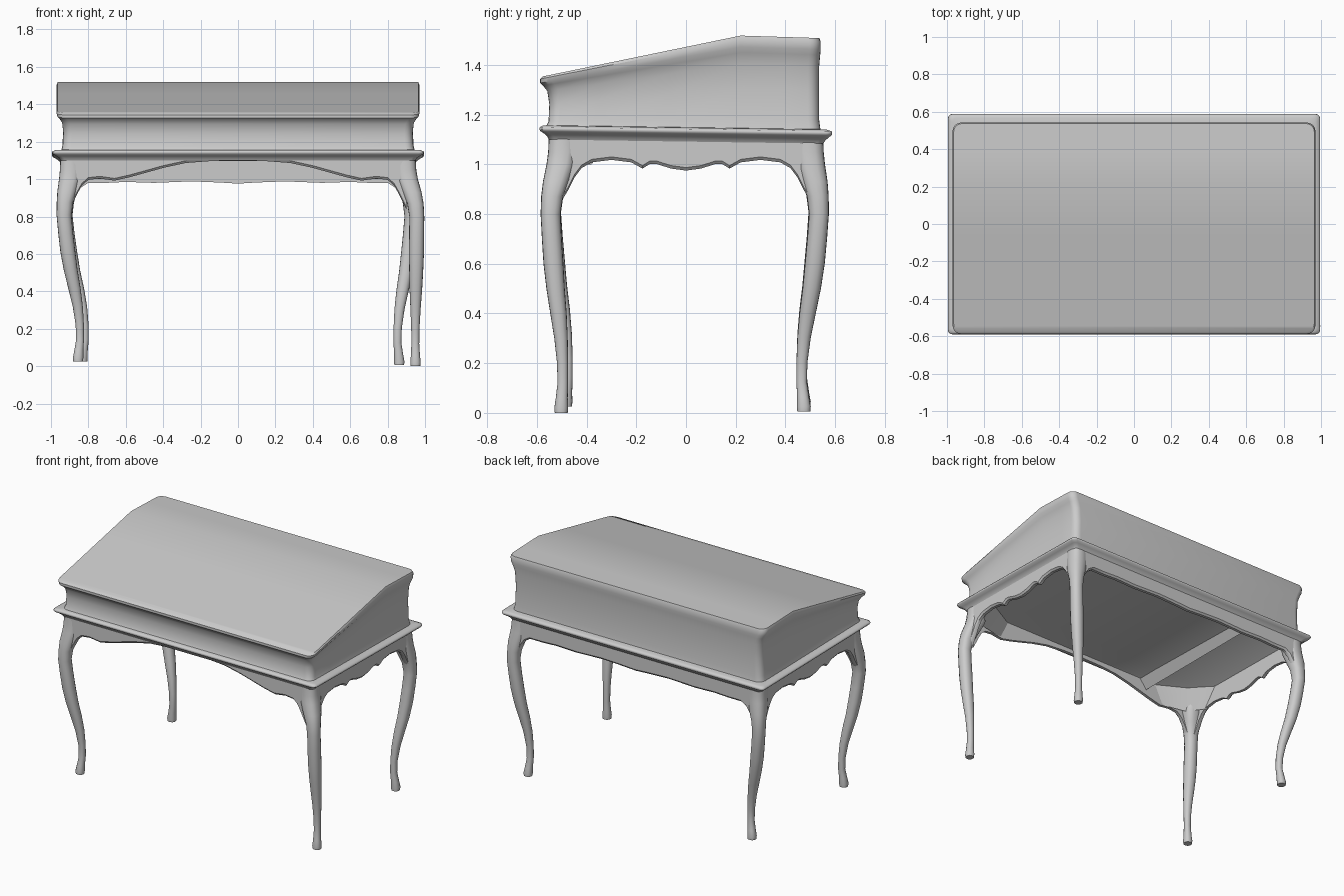
import bpy, bmesh, math
from mathutils import Vector

if "Cube" in bpy.data.objects:
    bpy.data.objects.remove(bpy.data.objects["Cube"])


def finish(name, bm, angle=35):
    bmesh.ops.recalc_face_normals(bm, faces=bm.faces[:])
    me = bpy.data.meshes.new(name)
    bm.to_mesh(me)
    bm.free()
    ob = bpy.data.objects.new(name, me)
    bpy.context.collection.objects.link(ob)
    bpy.ops.object.select_all(action='DESELECT')
    ob.select_set(True)
    bpy.context.view_layer.objects.active = ob
    bpy.ops.object.shade_smooth_by_angle(angle=math.radians(angle))
    return ob


def half_outline(hx, yf, yb, r):
    """Right half of a rounded rectangle, front to back."""
    pts = []
    for i in range(6):
        a = math.radians(-90 + 18 * i)
        pts.append((hx - r + r * math.cos(a), yf + r + r * math.sin(a)))
    pts += [(hx, y) for y in (-0.35, -0.07, 0.22, 0.4)]
    for i in range(6):
        a = math.radians(18 * i)
        pts.append((hx - r + r * math.cos(a), yb - r + r * math.sin(a)))
    return pts


def shell(name, rings, height, r, cap, angle=35):
    """Stack outlines (level, half width, front y, back y); cap ring 0 or -1."""
    bm = bmesh.new()
    loops = []
    for level, hx, yf, yb in rings:
        half = half_outline(hx, yf, yb, r)
        right = [bm.verts.new((x, y, height(level, y))) for x, y in half]
        left = [bm.verts.new((-x, y, height(level, y))) for x, y in half]
        loops.append((right, left))
    for (r0, l0), (r1, l1) in zip(loops, loops[1:]):
        a, b = r0 + l0[::-1], r1 + l1[::-1]
        for i in range(len(a)):
            j = (i + 1) % len(a)
            bm.faces.new((a[i], a[j], b[j], b[i]))
    right, left = loops[cap]
    for i in range(len(right) - 1):
        bm.faces.new((right[i], right[i + 1], left[i + 1], left[i]))
    return finish(name, bm, angle)


def tilt(z, y):
    return z - 0.017 * (y + 0.58) / 1.17


def case_height(f, y):
    top = 1.352 + 0.166 * min(1, (y + 0.585) / 0.805)
    if y > 0.22:
        top -= 0.01 * (y - 0.22) / 0.32
    base = tilt(1.148, y)
    return base + f * (top - base)


# Sloped desk case with concave walls and a flared lid edge
shell("desk_case", [
    (0.0, 0.948, -0.565, 0.542), (0.12, 0.938, -0.553, 0.536),
    (0.45, 0.934, -0.55, 0.535), (0.7, 0.94, -0.558, 0.536),
    (0.82, 0.955, -0.575, 0.54), (0.88, 0.966, -0.587, 0.542),
    (0.96, 0.97, -0.587, 0.542), (1.0, 0.964, -0.577, 0.537)], case_height, 0.045, -1)

# Moulded rim around the frame, with the underside set in above the aprons
shell("rim_moulding", [
    (1.128, 0.93, -0.535, 0.535), (1.1, 0.948, -0.552, 0.552), (1.112, 0.955, -0.558, 0.56),
    (1.124, 0.972, -0.571, 0.573), (1.134, 0.99, -0.586, 0.586),
    (1.142, 0.995, -0.59, 0.588), (1.150, 0.992, -0.588, 0.586),
    (1.156, 0.97, -0.577, 0.568), (1.158, 0.935, -0.55, 0.53)], tilt, 0.025, 0, 60)


def apron(name, half, place, thick=0.03):
    """Board with a shaped lower edge; half lists (distance from middle, z)."""
    pts = [(-u, z) for u, z in reversed(half) if u > 0] + half
    bm = bmesh.new()
    rows = []
    for u, z in pts:
        rows.append([bm.verts.new(place(u, d, h)) for d, h in
                     ((0, 1.115), (0, z + 0.012), (0.01, z), (thick, z), (thick, 1.128))])
    for a, b in zip(rows, rows[1:]):
        for i in range(4):
            bm.faces.new((a[i], a[i + 1], b[i + 1], b[i]))
    return finish(name, bm)


# Arched front apron, deeper back apron, scalloped side aprons
front = [(0, 1.098), (0.15, 1.096), (0.28, 1.086), (0.4, 1.06), (0.5, 1.032), (0.58, 1.01),
         (0.66, 0.992), (0.74, 1.003), (0.8, 0.996), (0.835, 0.965), (0.86, 0.92), (0.9, 0.84)]
back = [(0, 0.976), (0.1, 0.982), (0.25, 0.988), (0.45, 0.98), (0.6, 0.985), (0.7, 0.98),
        (0.8, 0.98), (0.84, 0.955), (0.87, 0.91), (0.9, 0.84)]
side = [(0, 0.975), (0.06, 0.983), (0.12, 1.002), (0.145, 1.002), (0.175, 0.983), (0.22, 1.008),
        (0.3, 1.018), (0.38, 1.008), (0.42, 0.985), (0.45, 0.945), (0.475, 0.895), (0.52, 0.82)]
apron("front_apron", front, lambda u, d, z: (u, -0.552 + d, z))
apron("back_apron", back, lambda u, d, z: (u, 0.552 - d, z))
apron("right_apron", side, lambda u, d, z: (0.948 - d, u, z))
apron("left_apron", side, lambda u, d, z: (-0.948 + d, u, z))

# Cross rail under the left end
bm = bmesh.new()
rows = [[bm.verts.new((x, y, z)) for x, z in ((-0.49, 1.125), (-0.54, 1.06), (-0.6, 1.125))]
        for y in (-0.53, 0.53)]
for i in range(2):
    bm.faces.new((rows[0][i], rows[0][i + 1], rows[1][i + 1], rows[1][i]))
finish("underside_rail", bm)


# Sloping corner blocks between the front apron and the side aprons
for s, label in ((1, "right"), (-1, "left")):
    bm = bmesh.new()
    lo = [bm.verts.new((s * x, y, 1.0)) for x, y in ((0.66, -0.53), (0.85, -0.49), (0.925, -0.38))]
    hi = [bm.verts.new((s * x, y, 1.125)) for x, y in ((0.6, -0.53), (0.8, -0.42), (0.925, -0.28))]
    for i in range(2):
        bm.faces.new((lo[i], lo[i + 1], hi[i + 1], hi[i]))
    finish("front_" + label + "_corner_block", bm, 60)

# Cabriole leg: height, position (-1 top, 0 knee, 1 foot), radius
LEG = [(1.11, -1, 0.058), (1.05, -0.95, 0.058), (1.0, -0.8, 0.057), (0.93, -0.4, 0.051),
       (0.87, -0.12, 0.044), (0.8, 0, 0.04), (0.7, 0.12, 0.04), (0.6, 0.27, 0.04),
       (0.5, 0.47, 0.037), (0.4, 0.74, 0.033), (0.3, 0.98, 0.027), (0.2, 1.12, 0.022),
       (0.12, 1.14, 0.021), (0.06, 1.05, 0.024), (0.02, 1.0, 0.028), (0, 1.0, 0.026)]


def leg(name, sx, sy, knee, foot, lift):
    top, knee, foot = Vector((sx * 0.892, sy * 0.494)), Vector(knee), Vector(foot)
    bm = bmesh.new()
    rings = []
    for z, t, r in LEG:
        c = knee.lerp(top, -t) if t < 0 else knee.lerp(foot, t)
        zz = lift + z * (1.11 - lift) / 1.11
        power = 3 if z > 0.9 else 2.4
        ring = []
        for i in range(16):
            a = math.tau * i / 16
            ca, sa = math.cos(a), math.sin(a)
            k = r / (abs(ca) ** power + abs(sa) ** power) ** (1 / power)
            ring.append(bm.verts.new((c.x + k * ca, c.y + k * sa, zz)))
        rings.append(ring)
    for a, b in zip(rings, rings[1:]):
        for i in range(16):
            j = (i + 1) % 16
            bm.faces.new((a[i], a[j], b[j], b[i]))
    bm.faces.new(rings[-1])
    finish(name, bm, 50)


leg("front_right_leg", 1, -1, (0.956, -0.545), (0.949, -0.502), 0.0)
leg("front_left_leg", -1, -1, (-0.93, -0.543), (-0.855, -0.485), 0.025)
leg("back_right_leg", 1, 1, (0.93, 0.535), (0.862, 0.474), 0.005)
leg("back_left_leg", -1, 1, (-0.925, 0.533), (-0.832, 0.474), 0.025)
